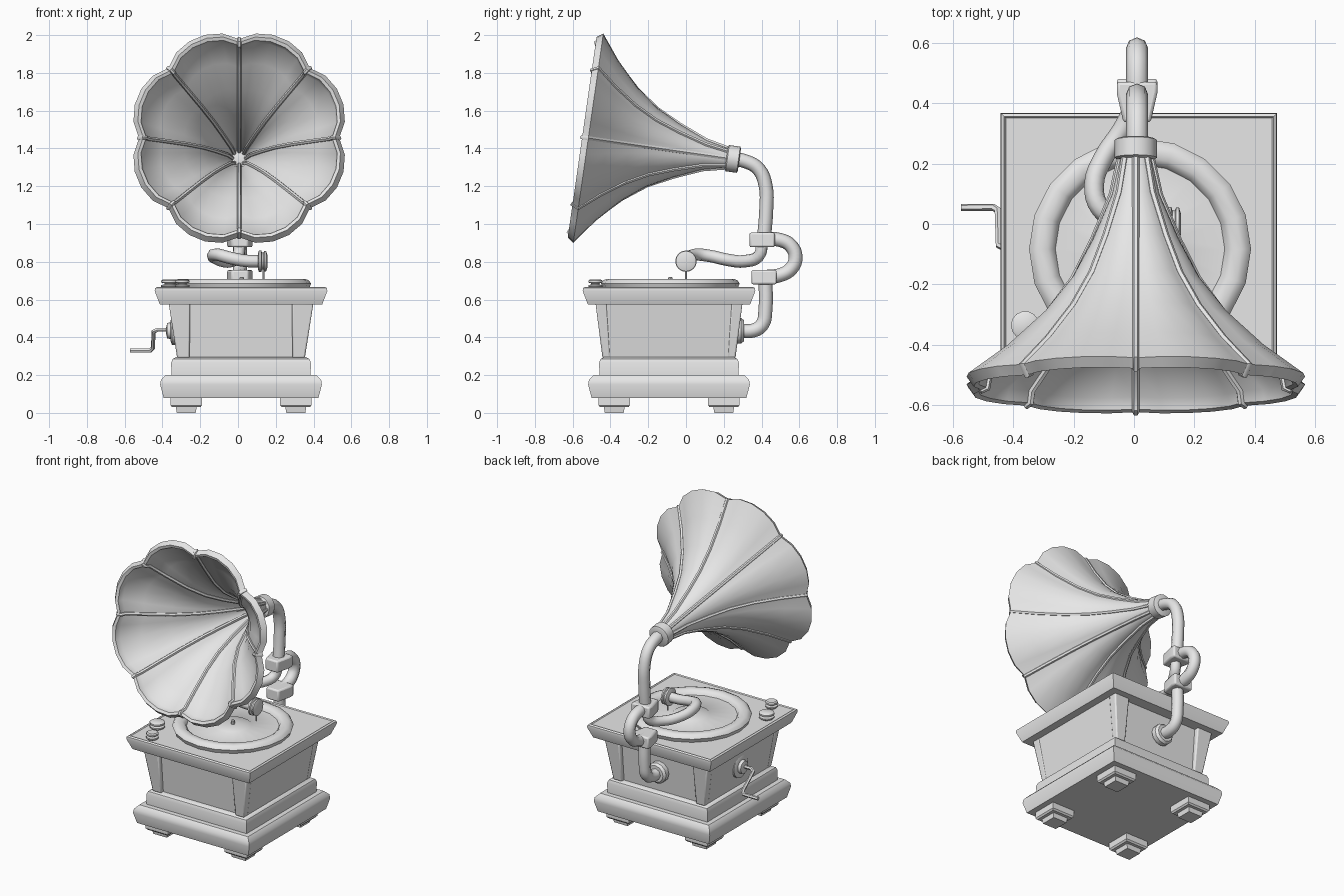
import bpy, bmesh, math
from mathutils import Vector, Matrix

if "Cube" in bpy.data.objects:
    bpy.data.objects.remove(bpy.data.objects["Cube"])

grey = bpy.data.materials.new("plain grey")
grey.use_nodes = True
GREY = (0.8, 0.8, 0.8, 1)
grey.diffuse_color = GREY
grey.node_tree.nodes["Principled BSDF"].inputs["Base Color"].default_value = GREY

CX, CY = 0.016, -0.09      # centre of the cabinet
PX = 0.01                  # plane of the pipework


def finish(name, bm, angle=35, bevel=0):
    bmesh.ops.recalc_face_normals(bm, faces=bm.faces)
    mesh = bpy.data.meshes.new(name)
    bm.to_mesh(mesh)
    bm.free()
    ob = bpy.data.objects.new(name, mesh)
    bpy.context.collection.objects.link(ob)
    mesh.materials.append(grey)
    if bevel:
        mod = ob.modifiers.new("bevel", "BEVEL")
        mod.width, mod.segments = bevel, 2
    for other in bpy.context.selected_objects:
        other.select_set(False)
    bpy.context.view_layer.objects.active = ob
    ob.select_set(True)
    bpy.ops.object.shade_smooth_by_angle(angle=math.radians(angle))
    return ob


def loft(name, rings, closed=False, **kw):
    """Skin a list of equal-length point rings; cap the ends unless closed."""
    bm = bmesh.new()
    rows = [[bm.verts.new(p) for p in ring] for ring in rings]
    n = len(rows[0])
    pairs = list(zip(rows, rows[1:])) + ([(rows[-1], rows[0])] if closed else [])
    for a, b in pairs:
        for i in range(n):
            bm.faces.new((a[i], a[(i + 1) % n], b[(i + 1) % n], b[i]))
    if not closed:
        bm.faces.new(rows[0])
        bm.faces.new(rows[-1])
    return finish(name, bm, **kw)


def square_tier(name, profile, x=CX, y=CY, **kw):
    """Square moulding from (half width, height) pairs."""
    corners = ((-1, -1), (1, -1), (1, 1), (-1, 1))
    return loft(name, [[(x + h * a, y + h * b, z) for a, b in corners]
                       for h, z in profile], **kw)


def lathe(name, profile, origin, axis=(0, 0, 1), sides=20, **kw):
    """Turned part from (radius, distance along axis) pairs."""
    rot = Vector((0, 0, 1)).rotation_difference(Vector(axis)).to_matrix()
    turn = [2 * math.pi * i / sides for i in range(sides)]
    return loft(name, [[Vector(origin) + rot @ Vector((r * math.cos(t), r * math.sin(t), d))
                        for t in turn] for r, d in profile], **kw)


def tube(name, points, radius, cyclic=False, smooth=True, resolution=4, sides=2):
    curve = bpy.data.curves.new(name, "CURVE")
    curve.dimensions = "3D"
    curve.bevel_depth, curve.bevel_resolution = radius, sides
    curve.use_fill_caps = True
    curve.resolution_u = resolution
    spline = curve.splines.new("BEZIER")
    spline.bezier_points.add(len(points) - 1)
    for bp, p in zip(spline.bezier_points, points):
        bp.co = p
        bp.handle_left_type = bp.handle_right_type = "AUTO" if smooth else "VECTOR"
    spline.use_cyclic_u = cyclic
    temp = bpy.data.objects.new(name, curve)
    bpy.context.collection.objects.link(temp)
    bm = bmesh.new()
    bm.from_mesh(temp.evaluated_get(bpy.context.evaluated_depsgraph_get()).to_mesh())
    bpy.data.objects.remove(temp)
    return finish(name, bm, angle=50)


# Cabinet mouldings
square_tier("lower_plinth", [(0.41, 0.08), (0.428, 0.15), (0.424, 0.175), (0.4, 0.2)])
square_tier("upper_plinth", [(0.368, 0.19), (0.37, 0.265), (0.362, 0.285), (0.345, 0.295)])
square_tier("top_slab", [(0.43, 0.575), (0.457, 0.645), (0.455, 0.66), (0.445, 0.667), (0.44, 0.66)])

# Stepped feet
for sx, side in ((1, "left"), (-1, "right")):
    for sy, end in ((-1, "front"), (1, "back")):
        square_tier(f"{end}_{side}_foot",
                    [(0.05, 0), (0.055, 0.03), (0.075, 0.03), (0.083, 0.04), (0.083, 0.085)],
                    CX + 0.29 * sx, CY + 0.29 * sy)


def slab_ring(x0, x1, y0, y1, z):
    return [(CX + x0, CY + y0, z), (CX + x1, CY + y0, z), (CX + x1, CY + y1, z), (CX + x0, CY + y1, z)]


# Tapered cabinet body with corner posts on the front and back
loft("body", [slab_ring(-0.336, 0.336, -0.33, 0.33, 0.29), slab_ring(-0.38, 0.38, -0.358, 0.358, 0.58)])
for sx, side in ((1, "left"), (-1, "right")):
    for sy, end in ((-1, "front"), (1, "back")):
        loft(f"{end}_{side}_post", [slab_ring(0.272 * sx, 0.338 * sx, 0.31 * sy, 0.352 * sy, 0.29),
                                    slab_ring(0.27 * sx, 0.383 * sx, 0.33 * sy, 0.389 * sy, 0.58)], bevel=0.008)

# Turntable with raised rim and centre label
lathe("turntable", [(0.355, 0.655), (0.367, 0.685), (0.355, 0.702), (0.335, 0.71), (0.305, 0.708),
                    (0.288, 0.695), (0.28, 0.68), (0.12, 0.682), (0.11, 0.69), (0.02, 0.692)],
      (0.02, -0.083, 0), sides=20, angle=40)
lathe("spindle", [(0.012, 0.68), (0.012, 0.715), (0.006, 0.72)], (0.02, -0.083, 0), sides=8)

# Control knobs
for name, x, y, r in (("large_knob", -0.36, -0.335, 0.047), ("small_knob", -0.295, -0.48, 0.038)):
    lathe(name, [(r * 0.8, 0.66), (r, 0.668), (r, 0.676), (r * 0.6, 0.68), (r * 0.6, 0.686),
                 (r, 0.69), (r, 0.7), (r * 0.8, 0.706)], (x, y, 0), sides=14)

# Winding crank
lathe("crank_plate", [(0.075, 0), (0.075, 0.025), (0.055, 0.032), (0.045, 0.032), (0.04, 0.05), (0.02, 0.055)],
      (-0.325, -0.08, 0.435), (-1, 0, 0), sides=16)
tube("crank_handle", [(-0.34, -0.08, 0.44), (-0.425, -0.08, 0.44), (-0.447, -0.07, 0.43),
                      (-0.45, 0.045, 0.345), (-0.465, 0.055, 0.33), (-0.572, 0.055, 0.33)],
     0.012, smooth=False, sides=1)

# Back flange and pipework
lathe("pipe_flange", [(0.068, 0), (0.068, 0.03), (0.055, 0.045)], (PX, 0.262, 0.435), (0, 1, 0), sides=12)


def pipe(name, yz, radius=0.037):
    tube(name, [(PX, y, z) for y, z in yz], radius)


pipe("lower_pipe", [(0.28, 0.435), (0.36, 0.437), (0.405, 0.47), (0.42, 0.54), (0.42, 0.72)])
pipe("loop_pipe", [(0.42, 0.72), (0.5, 0.73), (0.558, 0.765), (0.58, 0.825), (0.555, 0.885),
                   (0.5, 0.915), (0.41, 0.92)])
pipe("upper_pipe", [(0.41, 0.9), (0.425, 1.08), (0.422, 1.2), (0.385, 1.29), (0.32, 1.33), (0.23, 1.348)])
for name, y, z0, z1 in (("lower_joint", 0.412, 0.68, 0.757), ("upper_joint", 0.402, 0.877, 0.955)):
    loft(name, [[(PX - 0.045, y - 0.066, z), (PX + 0.045, y - 0.066, z), (PX + 0.067, y + 0.03, z),
                 (PX + 0.067, y + 0.068, z), (PX - 0.067, y + 0.068, z), (PX - 0.067, y + 0.03, z)]
                for z in (z0, z1)], bevel=0.01)

# Tone arm with sound box and needle
tube("tone_arm", [(PX, 0.405, 0.9), (0, 0.385, 0.83), (-0.04, 0.31, 0.803), (-0.1, 0.22, 0.81),
                  (-0.132, 0.13, 0.83), (-0.11, 0.05, 0.838), (-0.04, 0.01, 0.82),
                  (0.04, 0, 0.805), (0.115, 0, 0.803)], 0.033)
lathe("sound_box", [(0.04, 0), (0.057, 0.006), (0.057, 0.018), (0.045, 0.022), (0.045, 0.03),
                    (0.054, 0.034), (0.054, 0.044), (0.035, 0.05)], (0.105, 0, 0.803), (1, 0, 0), sides=16)
tube("needle", [(0.135, 0, 0.76), (0.135, 0, 0.71)], 0.006, smooth=False, sides=1)

# Scalloped horn: eight petals around a tilted axis
THROAT = Vector((0.006, 0.245, 1.345))
AXIS = Vector((0, -0.99, 0.142)).normalized()
UP = Vector((0, 0.142, 0.99)).normalized()
SIDE = Vector((1, 0, 0))
MOUTH = 0.77
OUTER = [(0, 0.045), (0.15, 0.078), (0.3, 0.14), (0.43, 0.205), (0.55, 0.293), (0.67, 0.41), (MOUTH, 0.53)]
LIP = [(0.803, 0.508), (0.795, 0.492)]
INNER = [(t, r - 0.014) for t, r in reversed(OUTER)]
INNER[0] = (0.755, 0.485)


def horn_point(t, r, a):
    bulge = 0.1 * min(t / MOUTH, 1) * abs(math.sin(4 * a)) ** 0.7
    return THROAT + AXIS * t + (UP * math.cos(a) + SIDE * math.sin(a)) * r * (1 + bulge)


angles = [2 * math.pi * i / 40 for i in range(40)]
loft("horn", [[horn_point(t, r, a) for a in angles] for t, r in OUTER + LIP + INNER], closed=True, angle=38)

# Ribs wrapping each petal seam inside and out
for k in range(8):
    path = [horn_point(t, r, k * math.pi / 4) for t, r in OUTER + LIP + INNER]
    tube(f"horn_rib_{k + 1}", path, 0.012, smooth=False, resolution=1, sides=1)

# Collar joining horn and pipe
lathe("horn_collar", [(0.06, -0.038), (0.07, -0.033), (0.07, 0.026), (0.06, 0.032)], THROAT, AXIS, sides=16)
